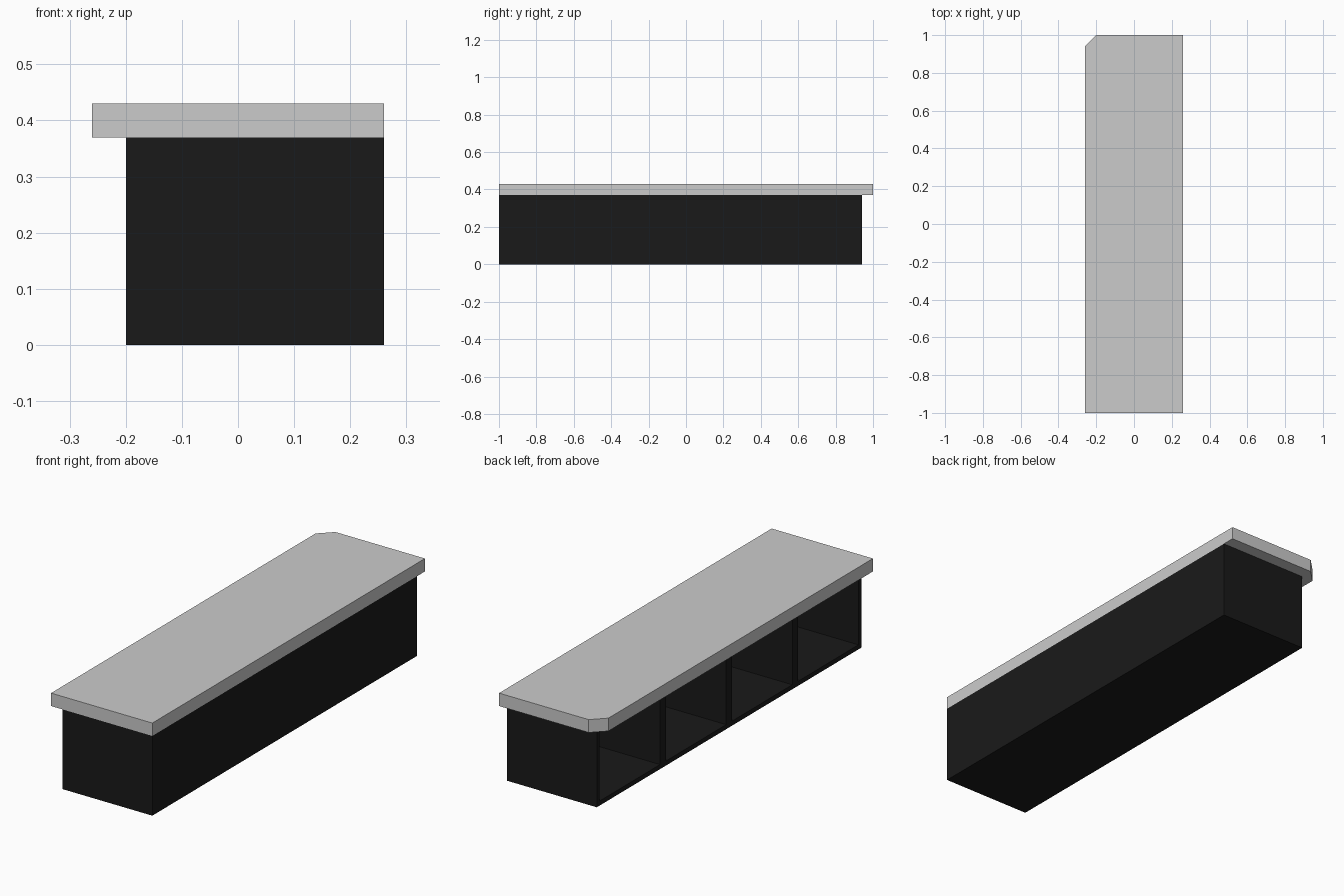
import bpy, bmesh
from mathutils import Vector

if "Cube" in bpy.data.objects:
    bpy.data.objects.remove(bpy.data.objects["Cube"])

BODY_X = (-0.20, 0.26)
BODY_Y = (-1.0, 0.94)
TOP_Z, BODY_Z = 0.43, 0.37
BAYS, WALL = 4, 0.03

def finish(bm, name, color=None):
    bmesh.ops.recalc_face_normals(bm, faces=bm.faces)
    mesh = bpy.data.meshes.new(name)
    bm.to_mesh(mesh)
    bm.free()
    obj = bpy.data.objects.new(name, mesh)
    bpy.context.collection.objects.link(obj)
    if color:
        mat = bpy.data.materials.new(name + "_paint")
        mat.diffuse_color = color
        mat.use_nodes = True
        mat.node_tree.nodes["Principled BSDF"].inputs["Base Color"].default_value = mat.diffuse_color
        mesh.materials.append(mat)
    return obj

def extruded_outline(points, z0, z1):
    bm = bmesh.new()
    base = bm.faces.new([bm.verts.new((x, y, z0)) for x, y in points])
    res = bmesh.ops.extrude_face_region(bm, geom=[base], use_keep_orig=True)
    verts = [v for v in res["geom"] if isinstance(v, bmesh.types.BMVert)]
    bmesh.ops.translate(bm, verts=verts, vec=(0, 0, z1 - z0))
    bmesh.ops.recalc_face_normals(bm, faces=bm.faces)
    return bm

# Countertop with one clipped corner
finish(extruded_outline([(-0.26, -1), (0.26, -1), (0.26, 1), (-0.20, 1), (-0.26, 0.94)],
                        BODY_Z, TOP_Z), "countertop")

# Cabinet body, divided into four bays
(x0, x1), (y0, y1) = BODY_X, BODY_Y
bm = extruded_outline([(x0, y0), (x1, y0), (x1, y1), (x0, y1)], 0, BODY_Z)
for i in range(1, BAYS):
    y = y0 + (y1 - y0) * i / BAYS
    bmesh.ops.bisect_plane(bm, geom=bm.verts[:] + bm.edges[:] + bm.faces[:],
                           plane_co=(0, y, 0), plane_no=(0, 1, 0))

# Open shelves recessed into the left side
bm.normal_update()
fronts = [f for f in bm.faces if f.normal.x < -0.9]
bmesh.ops.inset_individual(bm, faces=fronts, thickness=WALL)
recess = bmesh.ops.extrude_discrete_faces(bm, faces=fronts)["faces"]
bmesh.ops.translate(bm, verts=list({v for f in recess for v in f.verts}),
                    vec=Vector((x1 - x0 - WALL, 0, 0)))
finish(bm, "cabinet_body", (0.01, 0.01, 0.01, 1))
